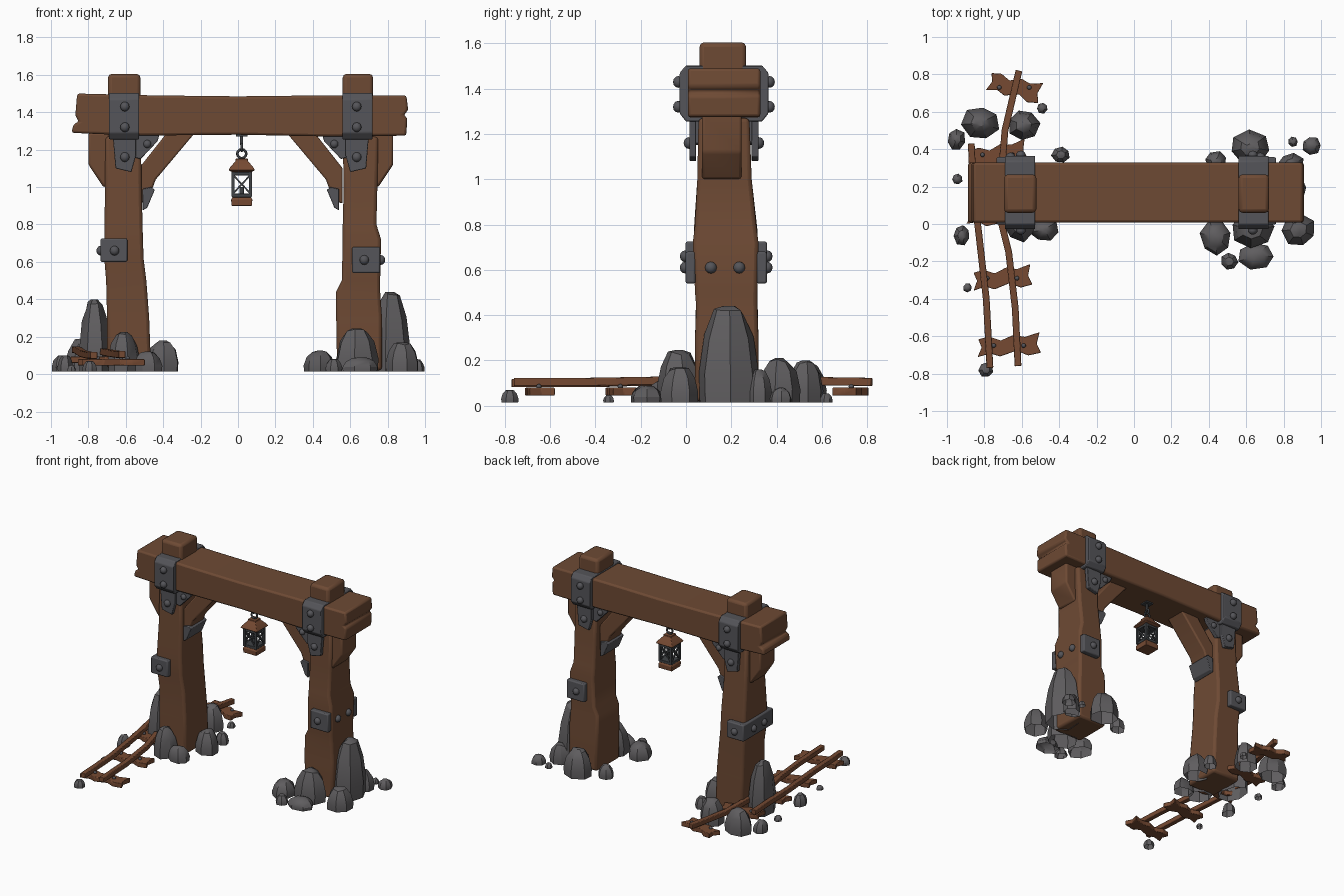
import bpy, bmesh, math, random
from mathutils import Vector, Matrix

random.seed(4)
if "Cube" in bpy.data.objects:
    bpy.data.objects.remove(bpy.data.objects["Cube"])


def material(name, rgb):
    m = bpy.data.materials.new(name)
    m.use_nodes = True
    m.diffuse_color = (*rgb, 1)
    m.node_tree.nodes["Principled BSDF"].inputs["Base Color"].default_value = (*rgb, 1)
    return m


WOOD = material("brown wood", (0.155, 0.068, 0.034))
RED_WOOD = material("reddish wood", (0.18, 0.068, 0.032))
IRON = material("grey iron", (0.09, 0.09, 0.1))
DARK = material("dark lantern iron", (0.05, 0.055, 0.06))
STONE = material("grey stone", (0.115, 0.11, 0.115))


def finish(name, bm, mat, bevel=0.0, angle=35):
    bmesh.ops.recalc_face_normals(bm, faces=bm.faces)
    me = bpy.data.meshes.new(name)
    bm.to_mesh(me)
    bm.free()
    me.materials.append(mat)
    ob = bpy.data.objects.new(name, me)
    bpy.context.collection.objects.link(ob)
    if bevel:
        mod = ob.modifiers.new("worn edges", "BEVEL")
        mod.width, mod.segments, mod.limit_method = bevel, 2, "ANGLE"
    bpy.ops.object.select_all(action="DESELECT")
    bpy.context.view_layer.objects.active = ob
    ob.select_set(True)
    bpy.ops.object.shade_smooth_by_angle(angle=math.radians(angle))
    return ob


def loft(name, rings, mat, bevel=0.0, bottom=True, angle=35):
    """Skin a stack of equal-sized point rings."""
    bm = bmesh.new()
    vs = [[bm.verts.new(p) for p in r] for r in rings]
    n = len(vs[0])
    for a, b in zip(vs, vs[1:]):
        for i in range(n):
            j = (i + 1) % n
            bm.faces.new((a[i], a[j], b[j], b[i]))
    if bottom:
        bm.faces.new(vs[0])
    bm.faces.new(vs[-1])
    return finish(name, bm, mat, bevel, angle)


def slab(name, pts, y0, y1, mat, bevel=0.0):
    """Extrude an x-z outline from y0 to y1."""
    return loft(name, [[(x, y, z) for x, z in pts] for y in (y0, y1)], mat, bevel)


def box(name, x0, x1, y0, y1, z0, z1, mat, bevel=0.0):
    return slab(name, [(x0, z0), (x1, z0), (x1, z1), (x0, z1)], y0, y1, mat, bevel)


def rivet(name, x, y, z, axis, r=0.026):
    bm = bmesh.new()
    bmesh.ops.create_uvsphere(bm, u_segments=10, v_segments=6, radius=r)
    for v in bm.verts:
        v.co = Vector((v.co.x, v.co.y, v.co.z))
        v.co[axis] *= 0.9
    bmesh.ops.translate(bm, verts=bm.verts, vec=(x, y, z))
    finish(name, bm, IRON, angle=60)


def bar(name, path, w, h, mat, bevel=0.0):
    """Rectangular bar following a path of points."""
    pts = [Vector(p) for p in path]
    rings = []
    for i, p in enumerate(pts):
        t = (pts[min(i + 1, len(pts) - 1)] - pts[max(i - 1, 0)]).normalized()
        up = Vector((0, 1, 0)) if abs(t.y) < 0.7 else Vector((0, 0, 1))
        s = t.cross(up).normalized()
        up = s.cross(t)
        rings.append([p + s * a * w / 2 + up * b * h / 2
                      for a, b in ((-1, -1), (1, -1), (1, 1), (-1, 1))])
    return loft(name, rings, mat, bevel)


# Top beam with split ends
loft_pts = [(-.89, 1.29), (-.55, 1.275), (0, 1.28), (.5, 1.27), (.9, 1.275), (.905, 1.37), (.885, 1.385),
            (.91, 1.41), (.9, 1.49), (.45, 1.49), (0, 1.485), (-.45, 1.49), (-.86, 1.5),
            (-.87, 1.38), (-.85, 1.35), (-.88, 1.335)]
slab("top_beam", loft_pts, 0.008, 0.328, WOOD, 0.022)

# Posts: sections of z, x range, y range
posts = {
    "left_side": [(.03, -.70, -.465, .04, .32), (.3, -.70, -.475, .04, .32), (.5, -.705, -.49, .045, .315),
                  (.62, -.715, -.505, .035, .32), (.78, -.715, -.51, .035, .315), (1.0, -.71, -.515, .05, .29),
                  (1.27, -.71, -.52, .055, .28)],
    "right_side": [(.02, .53, .77, .04, .32), (.3, .525, .77, .04, .32), (.44, .525, .76, .045, .315),
                   (.5, .555, .76, .04, .315), (.72, .56, .765, .03, .32), (.8, .56, .74, .04, .31),
                   (1.0, .565, .745, .05, .29), (1.27, .56, .75, .055, .28)],
}
for side, rows in posts.items():
    loft(side + "_post", [[(a, c, z), (b, c, z), (b, d, z), (a, d, z)] for z, a, b, c, d in rows],
         WOOD, 0.018)
box("left_post_top", -.695, -.522, .06, .265, 1.3, 1.605, WOOD, 0.02)
box("right_post_top", .56, .722, .06, .265, 1.3, 1.605, WOOD, 0.02)

# Braces, straps and gussets, repeated on both sides
for side in ("left", "right"):
    def at(pts):
        return [(x if side == "left" else .03 - x, z) for x, z in pts]

    def mx(x):
        return at([(x, 0)])[0][0]
    slab(side + "_inner_brace", at([(-.23, 1.29), (-.38, 1.29), (-.53, 1.1), (-.53, .91), (-.48, .93), (-.44, 1.04)]),
         .085, .245, WOOD, 0.01)
    slab(side + "_outer_brace", at([(-.69, 1.29), (-.80, 1.29), (-.80, 1.12), (-.72, 1.0), (-.69, 1.0)]),
         .07, .245, WOOD, 0.012)
    slab(side + "_brace_shoe", at([(-.51, .875), (-.485, .89), (-.445, .985), (-.465, 1.0), (-.51, .99)]),
         .07, .26, IRON, 0.004)
    # Strap wraps the beam
    x0, x1 = sorted((mx(-.69), mx(-.528)))
    ring = [(-.028, 1.29), (0, 1.255), (.336, 1.255), (.364, 1.29), (.364, 1.47), (.336, 1.503), (0, 1.503), (-.028, 1.47)]
    loft(side + "_beam_strap", [[(x, y, z) for y, z in ring] for x in (x0, x1)], IRON, 0.006)
    for face, y, d in (("front", .03, -1), ("back", .305, 1)):
        slab(f"{side}_{face}_hanging_plate", at([(-.67, 1.28), (-.655, 1.1), (-.57, 1.08), (-.545, 1.17), (-.545, 1.28)]),
             y - .015, y + .015, IRON, 0.004)
        slab(f"{side}_{face}_gusset", at([(-.56, 1.28), (-.42, 1.28), (-.43, 1.245), (-.52, 1.15), (-.56, 1.16)]),
             y - .015 - d * .025, y + .015 - d * .025, IRON, 0.004)
        rivet(f"{side}_{face}_plate_rivet", mx(-.605), y + d * .017, 1.16, 1)
        rivet(f"{side}_{face}_gusset_rivet", mx(-.485), y - d * .008, 1.23, 1, 0.022)
        for z in (1.32, 1.43):
            rivet(f"{side}_{face}_strap_rivet", mx(-.605), y + d * .064, z, 1)

# Lower clamps
for face, y, d in (("front", .02, -1), ("back", .335, 1)):
    box(f"left_{face}_clamp", -.735, -.592, y - .022, y + .022, .6, .725, IRON, 0.008)
    box(f"right_{face}_clamp", .61, .76, y - .022, y + .022, .54, .68, IRON, 0.008)
    rivet(f"left_{face}_clamp_rivet", -.66, y + d * .024, .66, 1)
    rivet(f"right_{face}_clamp_rivet", .675, y + d * .024, .61, 1)
box("left_side_clamp", -.735, -.7, .0, .355, .6, .725, IRON, 0.008)
for y in (.11, .235):
    rivet("left_side_rivet", -.735, y, .66, 0)
    rivet("right_side_rivet", .765, y, .61, 0)

# Hanging lantern
LX, LY = .02, .168


def tier(name, rows, mat, n=4, bevel=0.003):
    loft(name, [[(LX + r * math.cos(math.tau * (i + .5) / n), LY + r * math.sin(math.tau * (i + .5) / n), z)
                 for i in range(n)] for z, r in rows], mat, bevel)


tier("lantern_base", [(.9, .078), (.935, .08), (.95, .066)], RED_WOOD)
tier("lantern_roof", [(1.075, .06), (1.09, .1), (1.105, .088), (1.14, .046), (1.152, .046)], RED_WOOD)
tier("lantern_lower_frame", [(.945, .074), (.965, .074)], DARK)
tier("lantern_upper_frame", [(1.062, .074), (1.08, .074)], DARK)
tier("lantern_candle", [(.96, .014), (1.0, .014)], DARK, 8)
c = .047
for sx, sy in ((-1, -1), (1, -1), (1, 1), (-1, 1)):
    box("lantern_corner", LX + sx * c - .008, LX + sx * c + .008, LY + sy * c - .008, LY + sy * c + .008, .95, 1.08, DARK)
    p, q = (LX + sx * c, LY + sy * c), (LX - sy * c, LY + sx * c)
    bar("lantern_cross", [(*p, .965), (*q, 1.065)], .009, .009, DARK)
    bar("lantern_cross", [(*q, .965), (*p, 1.065)], .009, .009, DARK)
for z, turn, r in ((1.178, 0, .024), (1.212, 90, .018)):
    bpy.ops.mesh.primitive_torus_add(major_segments=12, minor_segments=6, major_radius=r, minor_radius=.007,
                                     location=(LX, LY, z), rotation=(math.radians(90), 0, math.radians(turn)))
    ring_ob = bpy.context.object
    ring_ob.name = "lantern_chain_link"
    ring_ob.data.materials.append(DARK)
    bpy.ops.object.shade_smooth()
bar("lantern_hook", [(LX, LY, 1.29), (LX, LY, 1.225)], .016, .016, DARK)
box("hook_plate", LX - .03, LX + .03, LY - .03, LY + .03, 1.27, 1.285, DARK)

# Broken track: two bent rails and ragged ties
bar("outer_rail", [(-.77, -.77, .1), (-.79, -.4, .1), (-.83, -.05, .11), (-.86, .2, .13), (-.87, .43, .13)],
    .036, .036, RED_WOOD, 0.004)
bar("inner_rail", [(-.62, -.76, .105), (-.635, -.45, .105), (-.67, -.15, .11), (-.72, .05, .12)],
    .036, .036, RED_WOOD, 0.004)
bar("far_rail", [(-.71, .25, .12), (-.69, .5, .11), (-.615, .82, .105)], .036, .036, RED_WOOD, 0.004)
tie = [(-.17, -.05), (-.1, -.035), (-.05, -.055), (.04, -.03), (.1, -.06), (.17, -.05), (.15, 0), (.17, .06),
       (.09, .04), (.03, .055), (-.04, .03), (-.1, .055), (-.16, .045), (-.145, 0)]
for x, y, turn, size, z in ((-.67, -.65, 4, 1, .045), (-.705, -.29, 6, .93, .045), (-.74, .04, -4, .9, .06),
                            (-.73, .37, 10, .93, .06), (-.64, .73, -14, .85, .045)):
    turned = Matrix.Rotation(math.radians(turn), 3, "Z")
    loft("track_tie", [[turned @ Vector((a * size, b, 0)) + Vector((x, y, k)) for a, b in tie]
                       for k in (z, z + .035)], RED_WOOD, 0.004)
    for side in (-.08, .08):
        rivet("tie_nail", x + side, y, z + .04, 2, .012)


# Boulders: x, y, x radius, y radius, height
def rock(x, y, rx, ry, h):
    n, spin = 7, random.random() * 3
    jit = [random.uniform(.9, 1.08) for _ in range(n)]
    rings = []
    for k, s in ((0, .97), (.3, 1), (.68, .82), (.93, .5), (1, .2)):
        rings.append([(x + rx * s * jit[i] * math.cos(spin + math.tau * i / n),
                       y + ry * s * jit[i] * math.sin(spin + math.tau * i / n),
                       .015 + (h - .015) * k * (1 if k in (0, 1) else random.uniform(.93, 1.05)))
                      for i in range(n)])
    loft("boulder", rings, STONE, bottom=False, angle=32)


for spec in ((-.77, .18, .09, .13, .40), (-.82, .54, .1, .09, .19), (-.59, .53, .085, .085, .2),
             (-.95, .45, .05, .06, .1), (-.39, .37, .05, .045, .1), (-.4, .2, .09, .08, .18),
             (-.61, -.01, .09, .085, .225), (-.48, -.03, .08, .065, .12), (-.92, -.06, .045, .055, .1),
             (.81, .19, .12, .14, .44), (.63, -.03, .115, .1, .245), (.65, -.17, .1, .075, .09),
             (.44, -.07, .085, .1, .125), (.88, -.03, .09, .09, .17), (.62, .41, .11, .09, .21),
             (.44, .34, .06, .05, .11), (.95, .42, .05, .05, .08), (.84, .32, .07, .06, .16)):
    rock(*spec)
# Pebbles: x, y, radius
for x, y, r in ((-.49, .62, .03), (-.945, .24, .03), (-.89, -.34, .025), (-.79, -.78, .04),
                (.51, -.2, .047), (.85, .44, .028)):
    rock(x, y, r, r, r * 1.5 + .01)
